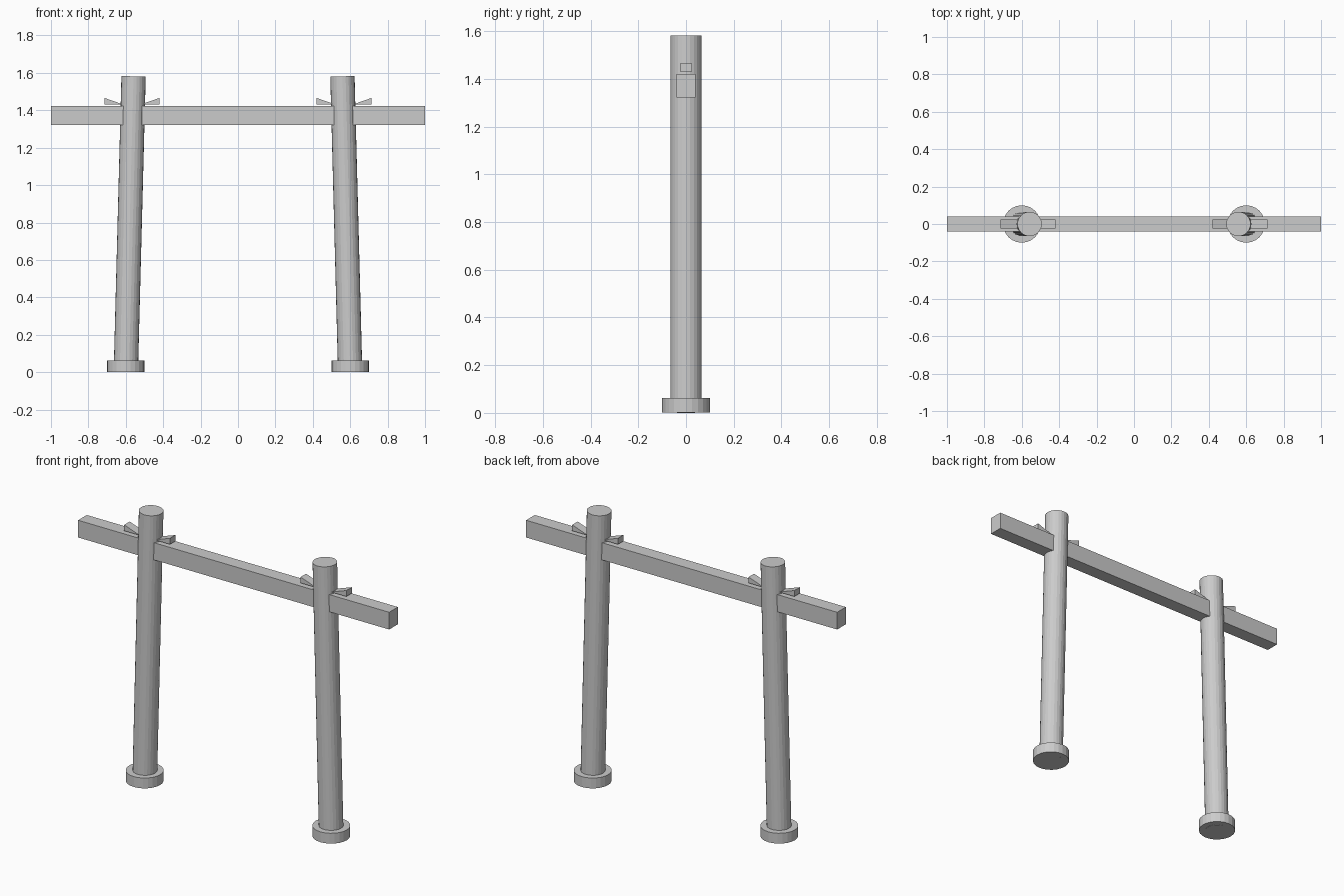
import bpy, bmesh, math
from mathutils import Matrix

if "Cube" in bpy.data.objects:
    bpy.data.objects.remove(bpy.data.objects["Cube"])

def add_object(name, bm):
    bmesh.ops.recalc_face_normals(bm, faces=bm.faces)
    mesh = bpy.data.meshes.new(name)
    bm.to_mesh(mesh)
    bm.free()
    obj = bpy.data.objects.new(name, mesh)
    bpy.context.collection.objects.link(obj)
    return obj

def cylinder(name, radius, height, centre, tilt=0.0):
    bm = bmesh.new()
    m = Matrix.Translation(centre) @ Matrix.Rotation(tilt, 4, 'Y')
    bmesh.ops.create_cone(bm, cap_ends=True, segments=24, radius1=radius,
                          radius2=radius, depth=height, matrix=m)
    return add_object(name, bm)

def box(name, size, centre):
    bm = bmesh.new()
    bmesh.ops.create_cube(bm, size=1.0, matrix=Matrix.Translation(centre)
                          @ Matrix.Diagonal((*size, 1)))
    return add_object(name, bm)

def wedge(name, tip_x, end_x, z, height, half_width):
    bm = bmesh.new()
    profile = [(tip_x, z), (end_x, z), (end_x, z + height)]
    face = bm.faces.new([bm.verts.new((x, -half_width, h)) for x, h in profile])
    ext = bmesh.ops.extrude_face_region(bm, geom=[face])
    moved = [v for v in ext['geom'] if isinstance(v, bmesh.types.BMVert)]
    bmesh.ops.translate(bm, verts=moved, vec=(0, 2 * half_width, 0))
    return add_object(name, bm)

LEAN = math.radians(1.5)
LIFT = 0.0017  # leaning pillar's lowest rim touches the ground

# Tie beam through both pillars
box("tie_beam", (2.0, 0.08, 0.10), (0, 0, 1.37 + LIFT))

for side, label in ((-1, "left"), (1, "right")):
    # Round footing
    cylinder(label + "_footing", 0.10, 0.06, (side * 0.6, 0, 0.03 + LIFT))
    # Pillar leaning inward
    cylinder(label + "_pillar", 0.065, 1.58, (side * 0.579, 0, 0.79 + LIFT), -side * LEAN)
    # Wedges on either side of the pillar, thin end inward
    for d, where in ((-1, "inner"), (1, "outer")):
        wedge(f"{label}_{where}_wedge", side * (0.567 + d * 0.047),
              side * (0.567 + d * 0.147), 1.431, 0.035, 0.025)
